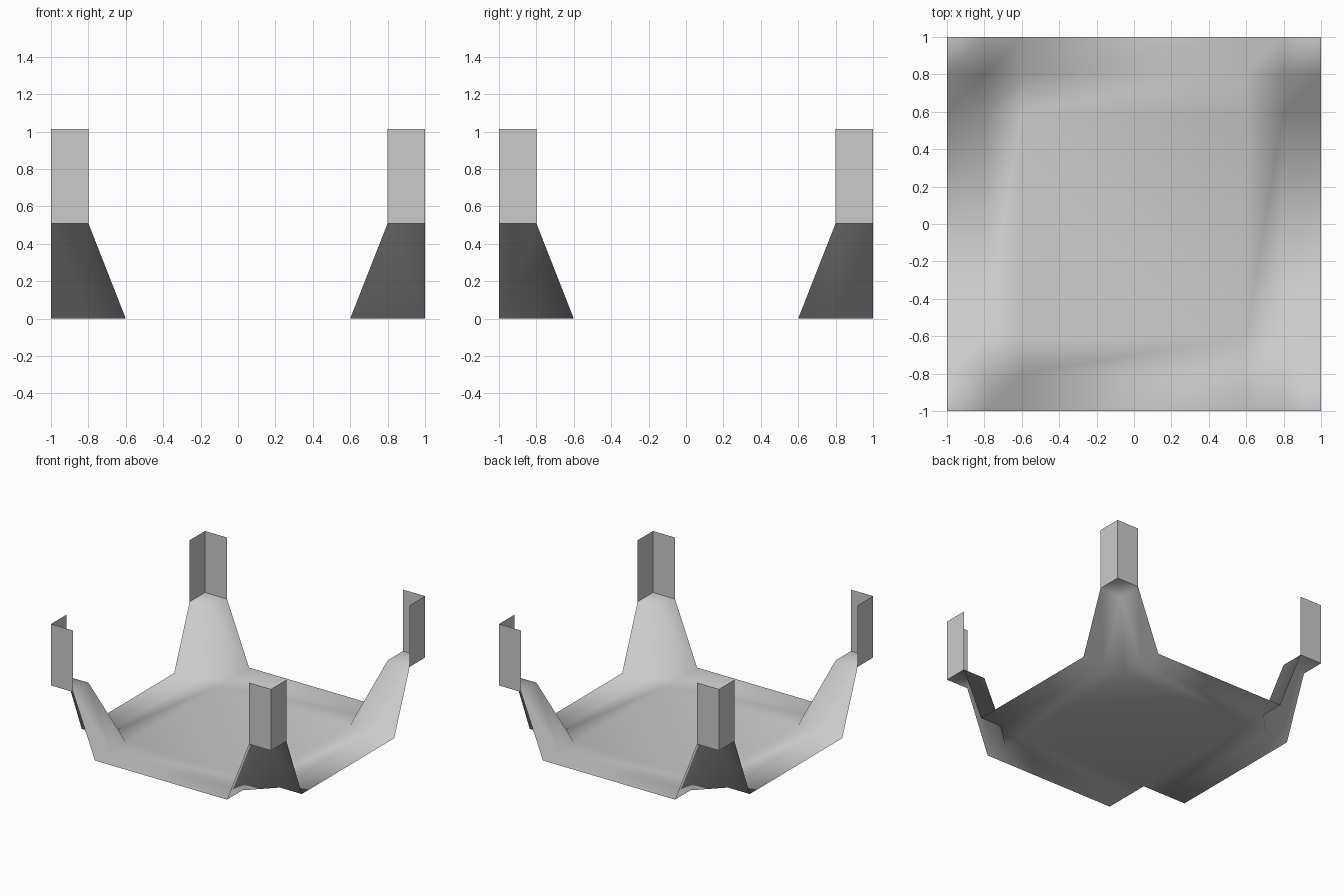
import bpy

if "Cube" in bpy.data.objects:
    bpy.data.objects.remove(bpy.data.objects["Cube"])

STEPS = (-1.0, -0.8, -0.6, 0.6, 0.8, 1.0)
LEDGE, TOP = 0.51, 1.015


def add_mesh(name, verts, faces, smooth):
    mesh = bpy.data.meshes.new(name)
    mesh.from_pydata(verts, [], faces)
    mesh.update()
    for p in mesh.polygons:
        p.use_smooth = smooth
    obj = bpy.data.objects.new(name, mesh)
    bpy.context.collection.objects.link(obj)
    return obj


# Tray sheet: a flat grid whose four corner cells are lifted into ledges
n = len(STEPS)
verts = [(x, y, LEDGE if min(abs(x), abs(y)) > 0.7 else 0.0)
         for y in STEPS for x in STEPS]
faces = []
for j in range(n - 1):
    for i in range(n - 1):
        a = j * n + i
        b, c, d = a + 1, a + n + 1, a + n
        faces += [(a, b, c), (a, c, d)]
add_mesh("tray_sheet", verts, faces, True)

# Corner posts: thin L-shaped angles standing on the ledges
for sx, side in ((-1, "left"), (1, "right")):
    for sy, end in ((-1, "front"), (1, "back")):
        profile = [(sx * 0.8, sy), (sx, sy), (sx, sy * 0.8)]
        pts = [(x, y, z) for z in (LEDGE, TOP) for x, y in profile]
        quads = [(0, 1, 4, 3), (1, 2, 5, 4)]
        if sx * sy > 0:
            quads = [q[::-1] for q in quads]
        add_mesh(f"{end}_{side}_post", pts, quads, False)
